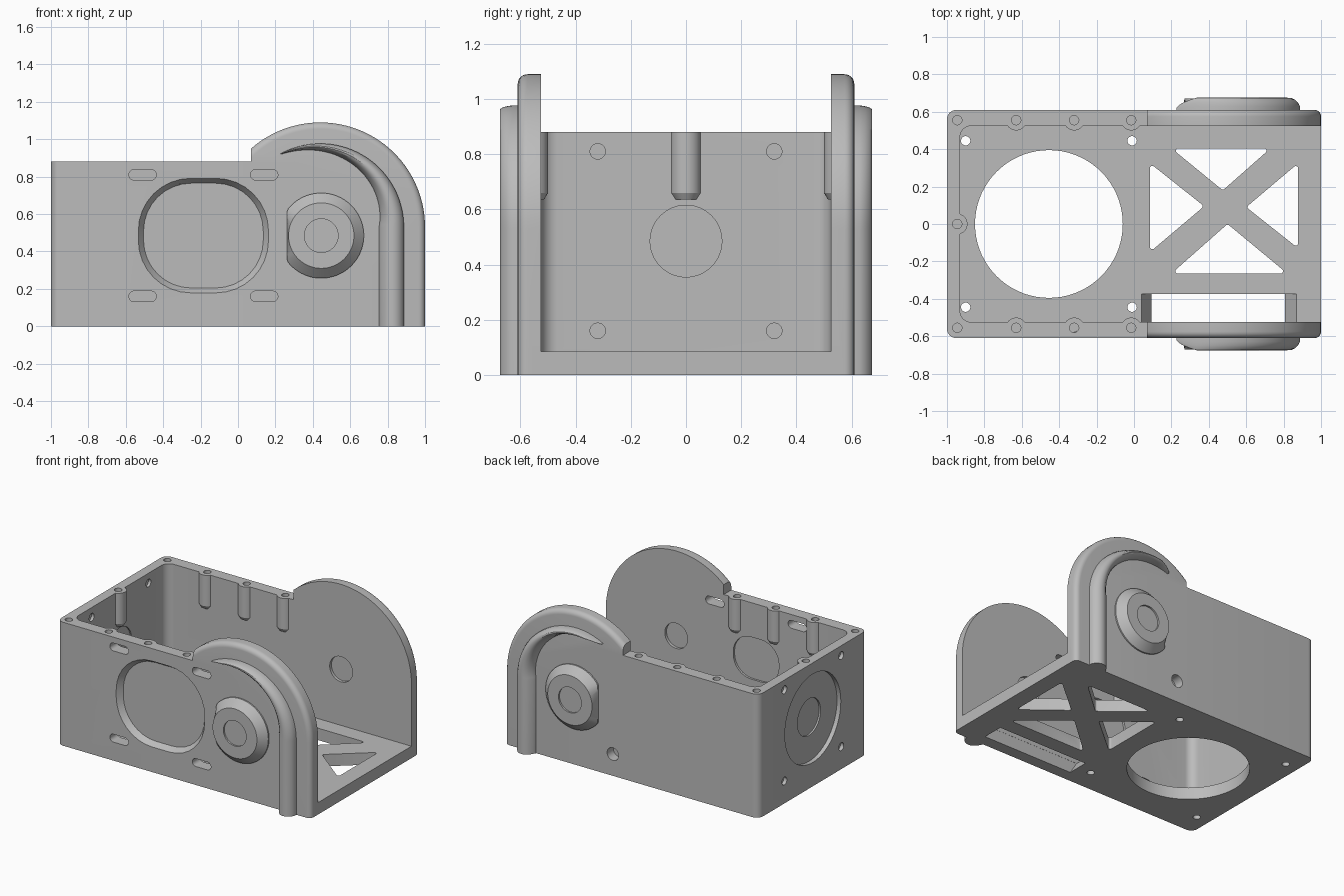
import bpy, bmesh
from math import sin, cos, tan, pi, radians, sqrt, atan2
from mathutils import Vector, Matrix

if "Cube" in bpy.data.objects:
    bpy.data.objects.remove(bpy.data.objects["Cube"], do_unlink=True)

grey = bpy.data.materials.new("plain grey")
grey.use_nodes = True
grey.diffuse_color = (0.5, 0.5, 0.5, 1)
grey.node_tree.nodes["Principled BSDF"].inputs["Base Color"].default_value = (0.5, 0.5, 0.5, 1)

WALL_OUT, WALL_IN, RIM, FLOOR = 0.61, 0.525, 0.88, 0.085
ARCH_X, ARCH_Z, ARCH_R, STEP_X = 0.44, 0.53, 0.56, 0.07
HUB = (0.445, 0.485)


# ---------- helpers ----------
def place(p, w, axis):
    u, v = p
    return {"x": (w, u, v), "y": (u, w, v), "z": (u, v, w)}[axis]


def circle(c, r, n=40):
    return [(c[0] + r * cos(2 * pi * i / n), c[1] + r * sin(2 * pi * i / n)) for i in range(n)]


def rounded(corners, n=8):
    """Polygon of (x, y, radius) corners with filleted corners."""
    out = []
    for i, (x, y, r) in enumerate(corners):
        p = Vector((x, y))
        if r == 0:
            out.append((x, y))
            continue
        a = (Vector(corners[i - 1][:2]) - p).normalized()
        b = (Vector(corners[(i + 1) % len(corners)][:2]) - p).normalized()
        half = a.angle(b) / 2
        c = p + (a + b).normalized() * r / sin(half)
        v0 = p + a * r / tan(half) - c
        v1 = p + b * r / tan(half) - c
        turn = atan2(v0.x * v1.y - v0.y * v1.x, v0.dot(v1))
        for k in range(n + 1):
            out.append(tuple(c + Matrix.Rotation(turn * k / n, 2) @ v0))
    return out


def box_outline(c, hx, hy, r):
    return rounded([(c[0] + sx * hx, c[1] + sy * hy, r)
                    for sx, sy in ((-1, -1), (1, -1), (1, 1), (-1, 1))])


def loft(bm, rings):
    """Closed solid through matching rings of 3D points."""
    loops = [[bm.verts.new(p) for p in ring] for ring in rings]
    n = len(loops[0])
    faces = [bm.faces.new(loops[0]), bm.faces.new(loops[-1])]
    for a, b in zip(loops, loops[1:]):
        for i in range(n):
            j = (i + 1) % n
            faces.append(bm.faces.new((a[i], a[j], b[j], b[i])))
    bmesh.ops.recalc_face_normals(bm, faces=faces)


def stack(bm, axis, layers):
    loft(bm, [[place(p, w, axis) for p in outline] for w, outline in layers])


def prism(bm, outline, axis, w0, w1):
    stack(bm, axis, [(w0, outline), (w1, outline)])


def make(name, bm):
    mesh = bpy.data.meshes.new(name)
    bm.to_mesh(mesh)
    bm.free()
    mesh.materials.append(grey)
    ob = bpy.data.objects.new(name, mesh)
    bpy.context.collection.objects.link(ob)
    return ob


def activate(ob):
    bpy.ops.object.select_all(action="DESELECT")
    ob.select_set(True)
    bpy.context.view_layer.objects.active = ob


def combine(ob, other, operation):
    mod = ob.modifiers.new(operation, "BOOLEAN")
    mod.operation, mod.solver, mod.object = operation, "EXACT", other
    activate(ob)
    bpy.ops.object.modifier_apply(modifier=mod.name)
    bpy.data.objects.remove(other, do_unlink=True)


# ---------- housing: U-shaped wall, floor, arched cheeks ----------
bm = bmesh.new()
prism(bm, rounded([(0.3, -WALL_OUT, 0), (0.3, -WALL_IN, 0), (-0.93, -WALL_IN, 0.06),
                   (-0.93, WALL_IN, 0.06), (0.3, WALL_IN, 0), (0.3, WALL_OUT, 0),
                   (-1, WALL_OUT, 0.05), (-1, -WALL_OUT, 0.05)]), "z", 0, RIM)
housing = make("housing", bm)

bm = bmesh.new()
prism(bm, [(-0.96, -0.56), (1, -0.56), (1, 0.56), (-0.96, 0.56)], "z", 0, FLOOR)
combine(housing, make("floor", bm), "UNION")


def arch_outline(d):
    r = ARCH_R - d
    start = atan2(sqrt(r * r - (ARCH_X - STEP_X) ** 2), STEP_X - ARCH_X)
    arc = [(ARCH_X + r * cos(start * k / 40), ARCH_Z + r * sin(start * k / 40)) for k in range(41)]
    return [(STEP_X, 0), (1 - d, 0)] + arc


EDGE = 0.035
for side in (-1, 1):
    bm = bmesh.new()
    layers = [(side * WALL_IN, arch_outline(0))]
    for k in range(7):
        a = pi / 2 * k / 6
        layers.append((side * (WALL_OUT - EDGE + EDGE * sin(a)), arch_outline(EDGE * (1 - cos(a)))))
    stack(bm, "y", layers)
    combine(housing, make("cheek", bm), "UNION")

# ---------- screw posts under the rim ----------
screws = [(x, s * 0.555) for x in (-0.63, -0.32, -0.015) for s in (-1, 1)] + [(-0.945, 0)]
bm = bmesh.new()
for c in screws:
    def post(r):
        return [(max(x, -0.97), max(-0.58, min(0.58, y))) for x, y in circle(c, r, 24)]
    stack(bm, "z", [(0.635, post(0.04)), (0.66, post(0.055)), (RIM, post(0.055))])
bmesh.ops.remove_doubles(bm, verts=bm.verts, dist=1e-5)
bmesh.ops.dissolve_degenerate(bm, edges=bm.edges, dist=1e-5)
combine(housing, make("screw_posts", bm), "UNION")

# ---------- openings and recesses ----------
bm = bmesh.new()
# rim screw holes
for c in screws + [(-0.945, -0.555), (-0.945, 0.555)]:
    prism(bm, circle(c, 0.025, 20), "z", 0.76, 0.9)
# floor: large round opening, mounting holes, truss triangles, tapered slot
prism(bm, circle((-0.455, 0), 0.395, 72), "z", -0.02, 0.1)
for x in (-0.9, -0.01):
    for y in (-0.445, 0.445):
        prism(bm, circle((x, y), 0.025, 20), "z", -0.02, 0.1)
for tri in (((0.2, 0.405), (0.73, 0.405), (0.475, 0.18)),
            ((0.2, -0.265), (0.82, -0.265), (0.5, 0)),
            ((0.085, 0.325), (0.085, -0.15), (0.375, 0.095)),
            ((0.878, 0.325), (0.878, -0.13), (0.6, 0.09))):
    prism(bm, rounded([(x, y, 0.013) for x, y in tri], 5), "z", -0.02, 0.1)
stack(bm, "z", [(z, [(a, -0.526), (b, -0.526), (b, -0.375), (a, -0.375)])
                for z, a, b in ((-0.01, 0.1, 0.8), (0.0855, 0.04, 0.87))])
# front wall: chamfered oval pocket, shallow inner oval, four slots
oval = (-0.185, 0.485)
stack(bm, "y", [(-0.63, box_outline(oval, 0.348, 0.306, 0.28)),
                (-WALL_OUT, box_outline(oval, 0.348, 0.306, 0.28)),
                (-0.57, box_outline(oval, 0.32, 0.28, 0.255))])
prism(bm, box_outline(oval, 0.18, 0.15, 0.14), "y", -0.54, -0.51)
for x in (-0.51, 0.14):
    for z in (0.16, 0.81):
        prism(bm, box_outline((x, z), 0.073, 0.028, 0.0275), "y", -0.63, -0.515)
# inner hub recesses and the small port in the rear wall
for side in (-1, 1):
    prism(bm, circle(HUB, 0.09), "y", side * 0.51, side * 0.545)
prism(bm, circle((0.15, 0.155), 0.045), "y", 0.54, 0.63)
# end wall: stepped round recess and blind holes
mid = (0, 0.485)
stack(bm, "x", [(w, circle(mid, r, 64)) for w, r in
                ((-1.02, 0.315), (-0.97, 0.315), (-0.97, 0.13), (-0.958, 0.13))])
prism(bm, circle(mid, 0.13, 64), "x", -0.94, -0.91)
for y in (-0.32, 0.32):
    for z in (0.16, 0.81):
        prism(bm, circle((y, z), 0.028, 20), "x", -1.02, -0.975)
        prism(bm, circle((y, z), 0.028, 20), "x", -0.95, -0.91)
combine(housing, make("openings", bm), "DIFFERENCE")
parts = [housing]

# ---------- tapering ridges and hubs on both cheeks ----------
PROFILE = [(0, -0.4), (0, 0.3), (0.08, 0.6), (0.2, 0.85), (0.35, 0.98), (0.5, 1),
           (0.65, 0.92), (0.8, 0.68), (0.92, 0.35), (1, 0), (1, -0.4)]
TIP = radians(119)
for side, word in ((-1, "front"), (1, "rear")):
    bm = bmesh.new()
    stations = [(0, 0)] + [(ARCH_Z, TIP * k / 48) for k in range(48)] + [(ARCH_Z, TIP * 0.995)]
    rings = []
    for z, t in stations:
        s = 1 - t / TIP
        width = 0.13 * s ** 0.9 + 0.003
        height = 0.065 * sqrt(min(1, s * 8))
        ring = []
        for u, k in PROFILE:
            r = 0.447 - width * u
            ring.append((ARCH_X + r * cos(t), side * (WALL_OUT + height * k), z + r * sin(t)))
        rings.append(ring)
    loft(bm, rings)
    parts.append(make(word + "_ridge", bm))

    bm = bmesh.new()
    stack(bm, "y", [(side * w, [(max(x, 0.262), z) for x, z in circle(HUB, r, 64)])
                    for w, r in ((0.59, 0.228), (0.62, 0.228), (0.672, 0.175),
                                 (0.672, 0.09), (0.66, 0.09))])
    bmesh.ops.dissolve_degenerate(bm, edges=bm.edges, dist=1e-5)
    parts.append(make(word + "_hub", bm))

for ob in parts:
    activate(ob)
    bpy.ops.object.shade_smooth_by_angle(angle=radians(30))
